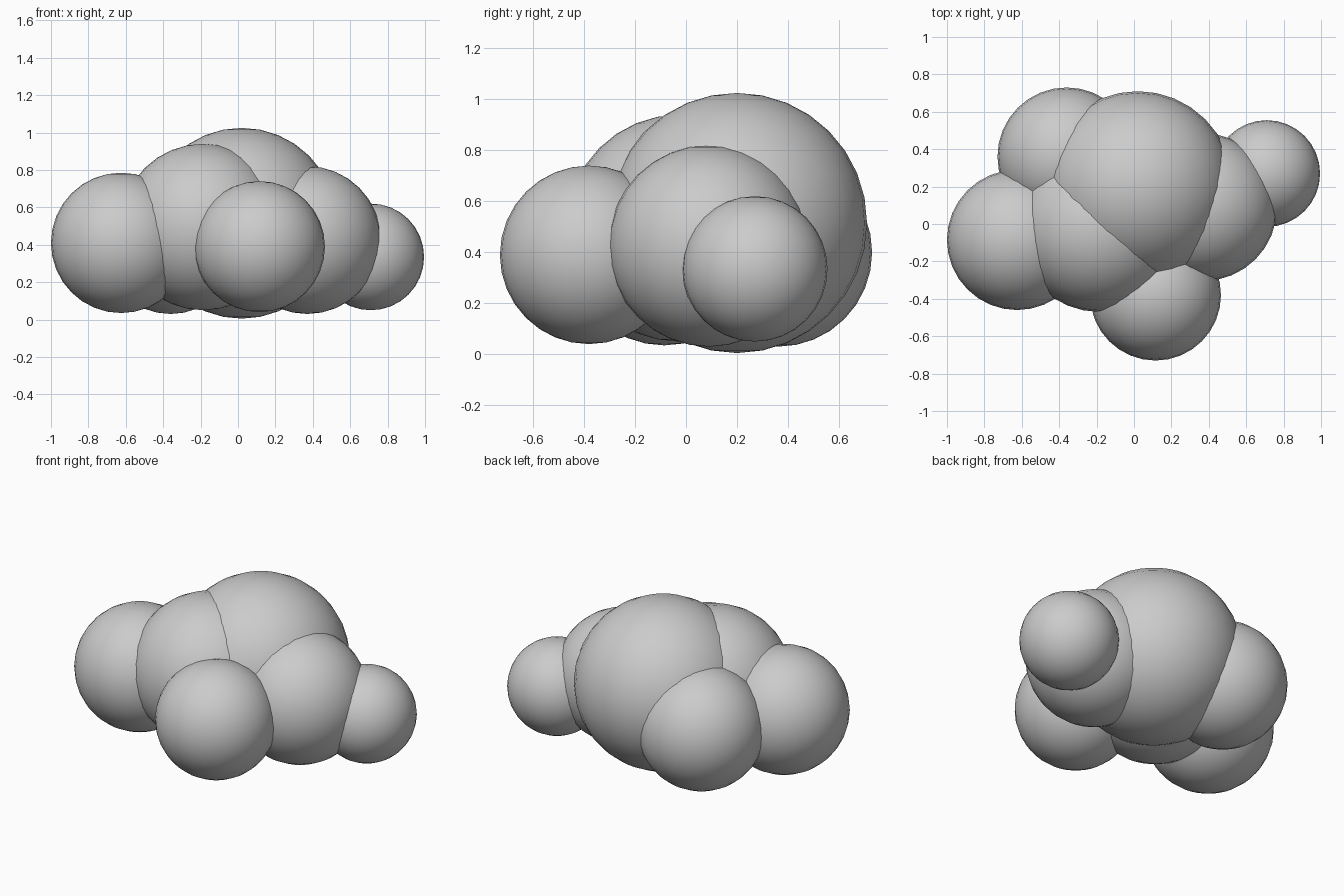
import bpy

cube = bpy.data.objects.get("Cube")
if cube:
    bpy.data.objects.remove(cube, do_unlink=True)

# Single soft grey for the whole cloud
grey = bpy.data.materials.new("cloud_grey")
grey.use_nodes = True
colour = (0.6, 0.6, 0.6, 1.0)
grey.diffuse_color = colour
grey.node_tree.nodes["Principled BSDF"].inputs["Base Color"].default_value = colour


def puff(name, centre, radius):
    """One smooth round lobe of the cloud."""
    bpy.ops.mesh.primitive_uv_sphere_add(
        segments=32, ring_count=16, radius=radius, location=centre)
    lobe = bpy.context.object
    lobe.name = name
    lobe.data.materials.append(grey)
    bpy.ops.object.shade_smooth()
    return lobe


# Two tall lobes form the body
puff("main_puff", (0.02, 0.20, 0.515), 0.51)
puff("front_body_puff", (-0.185, -0.025, 0.495), 0.445)

# Smaller lobes cluster around the body
puff("left_puff", (0.37, 0.09, 0.425), 0.395)
puff("left_end_puff", (0.71, 0.27, 0.335), 0.285)
puff("front_puff", (0.115, -0.38, 0.39), 0.35)
puff("right_puff", (-0.625, -0.085, 0.41), 0.375)
puff("back_right_puff", (-0.36, 0.36, 0.40), 0.37)
